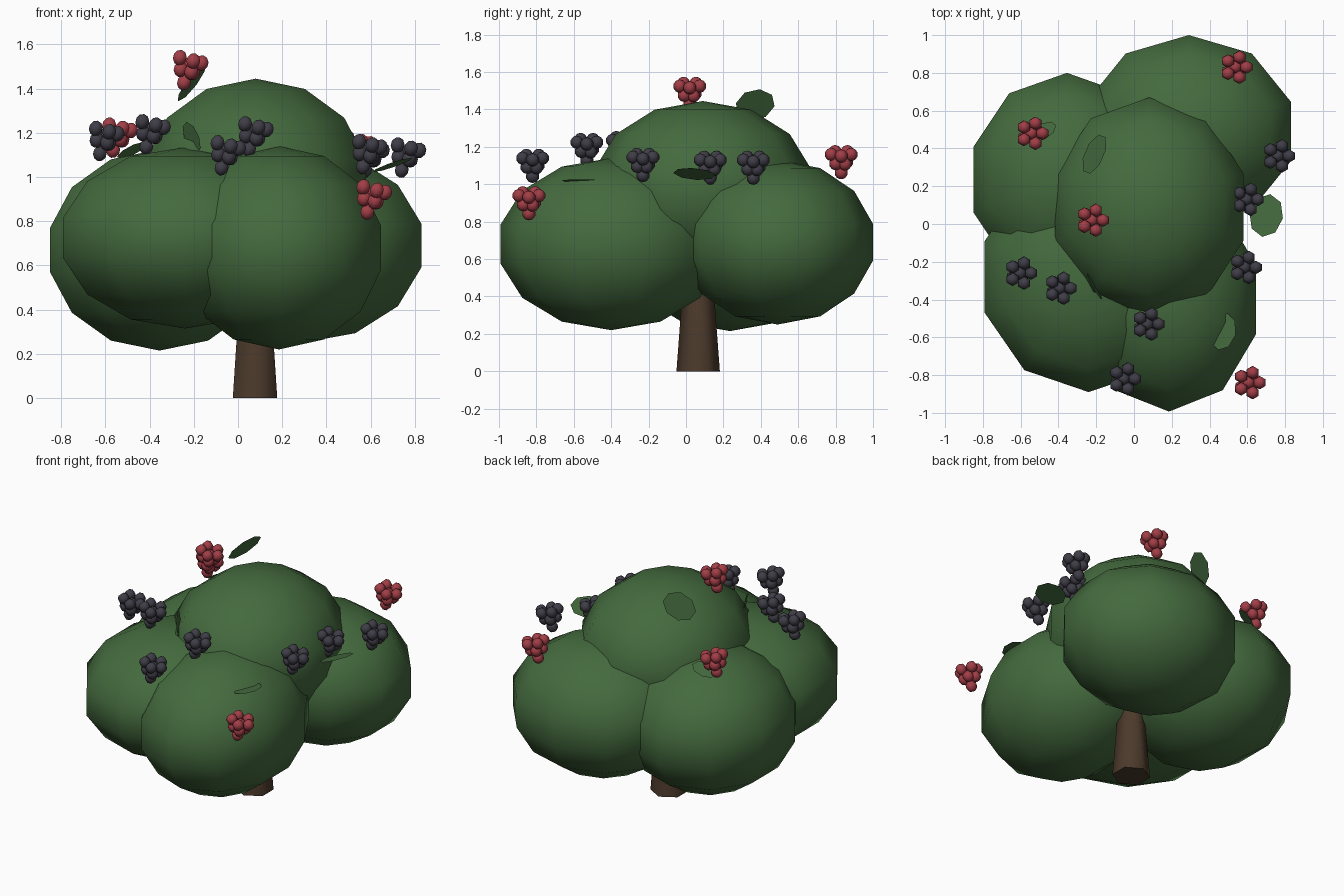
import bpy, bmesh, math
from mathutils import Matrix, Vector

if "Cube" in bpy.data.objects:
    bpy.data.objects.remove(bpy.data.objects["Cube"])


def material(name, rgb):
    m = bpy.data.materials.new(name)
    m.diffuse_color = (*rgb, 1)
    m.use_nodes = True
    m.node_tree.nodes["Principled BSDF"].inputs["Base Color"].default_value = m.diffuse_color
    return m


GREEN = material("leaf green", (0.058, 0.145, 0.048))
BROWN = material("bark brown", (0.072, 0.042, 0.024))
RED = material("berry red", (0.36, 0.048, 0.062))
DARK = material("berry dark", (0.05, 0.046, 0.062))


def add_object(name, bm, mat, smooth):
    mesh = bpy.data.meshes.new(name)
    bm.to_mesh(mesh)
    bm.free()
    mesh.materials.append(mat)
    for p in mesh.polygons:
        p.use_smooth = smooth
    ob = bpy.data.objects.new(name, mesh)
    bpy.context.collection.objects.link(ob)
    return ob


# Foliage: squashed ten-sided spheres (centre, radii)
EQ = math.cos(math.pi / 14)  # widest ring relative to the radius
foliage = [
    ("front_foliage", (0.185, -0.40, 0.68), (0.485, 0.593, 0.46)),
    ("front_left_foliage", (-0.24, -0.28, 0.725), (0.58, 0.61, 0.41)),
    ("back_left_foliage", (-0.355, 0.235, 0.67), (0.52, 0.565, 0.455)),
    ("back_right_foliage", (0.29, 0.49, 0.69), (0.568, 0.51, 0.44)),
    ("top_foliage", (0.08, 0.09, 0.975), (0.525, 0.58, 0.47)),
]
for name, centre, (rx, ry, rz) in foliage:
    bm = bmesh.new()
    bmesh.ops.create_uvsphere(bm, u_segments=10, v_segments=7, radius=1)
    bmesh.ops.transform(bm, verts=bm.verts, matrix=Matrix.Translation(centre)
                        @ Matrix.Diagonal((rx / EQ, ry / EQ, rz, 1)))
    add_object(name, bm, GREEN, True)

# Trunk: tapered hexagonal column
bm = bmesh.new()
bmesh.ops.create_cone(bm, cap_ends=True, segments=6, radius1=0.116, radius2=0.06,
                      depth=0.75, matrix=Matrix.Translation((0.077, 0.065, 0.375)))
trunk = add_object("trunk", bm, BROWN, True)
for p in trunk.data.polygons:
    p.use_smooth = abs(p.normal.z) < 0.9


# Berries: rings of beads (count, ring radius, height, phase) narrowing to a tip
RINGS = [(5, 0.056, 0.045, 0.0), (4, 0.036, -0.005, 0.6), (1, 0.0, 0.02, 0.0),
         (1, 0.0, -0.06, 0.0)]


def berry(name, centre, mat):
    bm = bmesh.new()
    place = Matrix.Translation(centre) @ Matrix.Rotation(math.radians(14), 4, 'Y')
    for count, r, z, phase in RINGS:
        for i in range(count):
            a = math.tau * i / count + phase
            at = Matrix.Translation((r * math.cos(a), r * math.sin(a), z))
            bmesh.ops.create_uvsphere(bm, u_segments=6, v_segments=5, radius=0.036,
                                      matrix=place @ at)
    add_object(name, bm, mat, True)


red_spots = [(-0.23, 0.02, 1.485), (0.53, 0.83, 1.12), (0.60, -0.84, 0.90),
             (-0.55, 0.48, 1.18)]
dark_spots = [(-0.61, -0.26, 1.165), (0.58, -0.23, 1.105), (-0.40, -0.34, 1.195),
              (0.065, -0.53, 1.185), (-0.06, -0.82, 1.10), (0.755, 0.36, 1.09),
              (0.59, 0.13, 1.09)]
for i, c in enumerate(red_spots):
    berry(f"red_berry_{i + 1}", c, RED)
for i, c in enumerate(dark_spots):
    berry(f"dark_berry_{i + 1}", c, DARK)


# Loose leaves: flat ovals given by centre, long direction and facing
def leaf(name, centre, along, facing, length=0.24, width=0.18):
    bm = bmesh.new()
    n = Vector(facing).normalized()
    d = Vector(along)
    d = (d - n * d.dot(n)).normalized()
    w = n.cross(d)
    verts = []
    for i in range(8):
        a = math.tau * i / 8
        verts.append(bm.verts.new(Vector(centre) + d * (length / 2 * math.cos(a))
                                  + w * (width / 2 * math.sin(a))))
    bm.faces.new(verts)
    add_object(name, bm, GREEN, False)


leaf("side_leaf", (0.70, 0.045, 1.055), (0.15, 1, 0.05), (-0.33, 0.1, 0.95), 0.23, 0.19)
leaf("top_leaf", (-0.21, 0.37, 1.425), (0.13, 0.19, 0.11), (0.75, -0.2, -0.5))
leaf("front_leaf", (0.47, -0.57, 1.02), (0.25, 1, 0.08), (-0.1, 0.0, 1), 0.2, 0.14)
leaf("upper_front_leaf", (-0.21, -0.33, 1.18), (0.5, -0.8, -0.6), (0.9, 0.45, 0.15), 0.18, 0.12)
leaf("back_leaf", (-0.48, 0.49, 1.12), (1, 0.4, 0.3), (-0.5, 0.4, 0.75), 0.16, 0.1)
